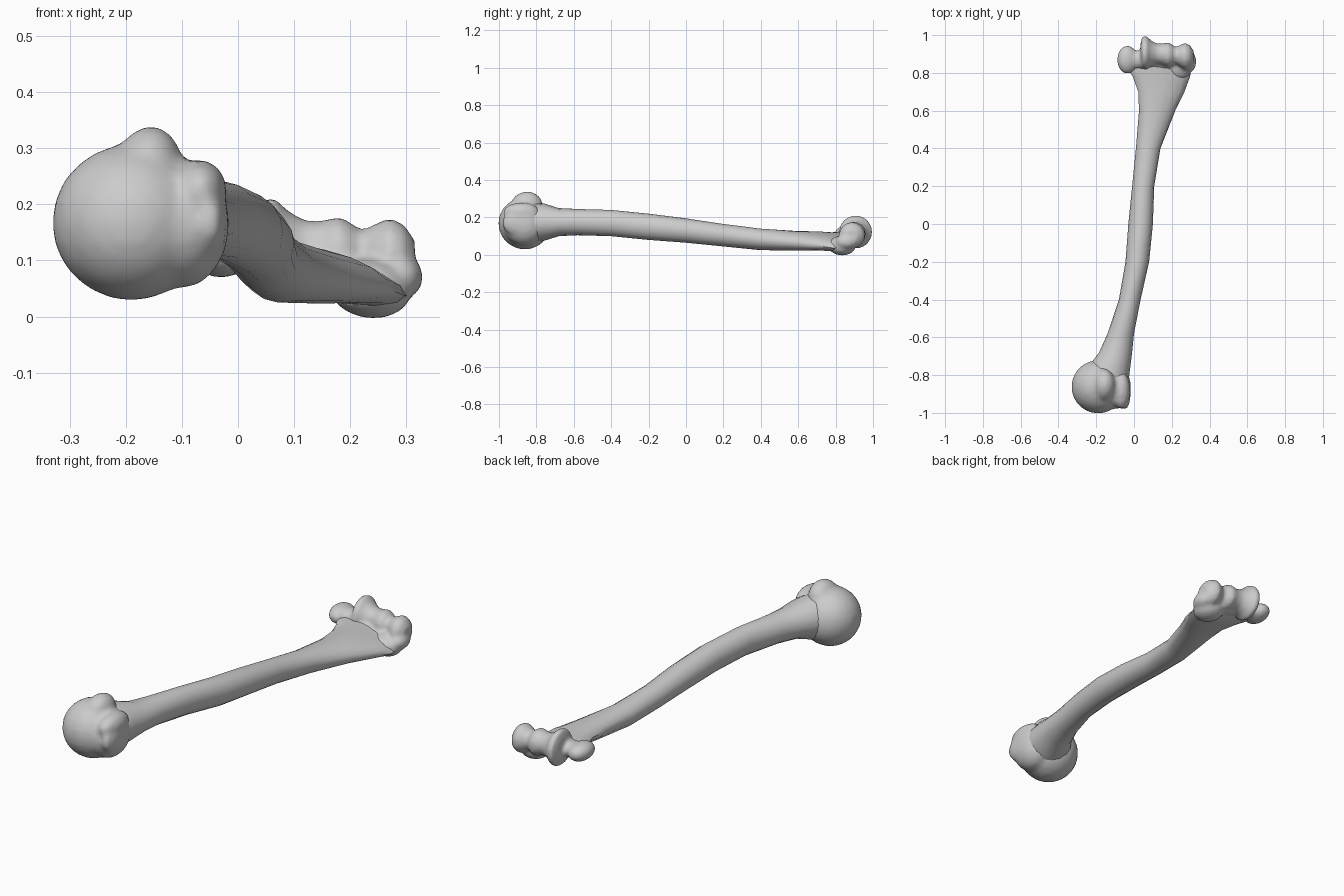
import bpy, bmesh, math
from mathutils import Matrix, Vector

cube = bpy.data.objects.get("Cube")
if cube:
    bpy.data.objects.remove(cube, do_unlink=True)

bone_grey = bpy.data.materials.new("bone_grey")
bone_grey.use_nodes = True
bone_grey.diffuse_color = (0.6, 0.6, 0.6, 1)
bone_grey.node_tree.nodes["Principled BSDF"].inputs["Base Color"].default_value = (0.6, 0.6, 0.6, 1)


def finish(name, bm, voxel=None):
    """Turn a bmesh into a smooth object, optionally fusing its lumps."""
    bmesh.ops.recalc_face_normals(bm, faces=bm.faces)
    mesh = bpy.data.meshes.new(name)
    bm.to_mesh(mesh)
    bm.free()
    mesh.materials.append(bone_grey)
    ob = bpy.data.objects.new(name, mesh)
    bpy.context.collection.objects.link(ob)
    bpy.ops.object.select_all(action="DESELECT")
    ob.select_set(True)
    bpy.context.view_layer.objects.active = ob
    if voxel:
        fuse = ob.modifiers.new("fuse", "REMESH")
        fuse.mode = "VOXEL"
        fuse.voxel_size = voxel
        fuse.use_smooth_shade = True
        soften = ob.modifiers.new("soften", "SMOOTH")
        soften.factor = 0.5
        soften.iterations = 6
    else:
        bpy.ops.object.shade_smooth_by_angle(angle=math.radians(50))
    return ob


def loft(bm, rings, sides):
    """Skin a closed tube through loops of points."""
    loops = [[bm.verts.new(p) for p in ring] for ring in rings]
    for a, b in zip(loops, loops[1:]):
        for i in range(sides):
            j = (i + 1) % sides
            bm.faces.new((a[i], a[j], b[j], b[i]))
    bm.faces.new(loops[0])
    bm.faces.new(loops[-1])


def lump(bm, centre, radii, turn=0, axis="Y"):
    """Add an ellipsoid turned about one axis."""
    m = (Matrix.Translation(centre) @ Matrix.Rotation(math.radians(turn), 4, axis)
         @ Matrix.Diagonal((*radii, 1)))
    bmesh.ops.create_icosphere(bm, subdivisions=3, radius=1, matrix=m)


# Shaft: y, left x, right x, bottom z, top z, tilt in degrees
SECTIONS = [
    (-.84, -.28, -.03, .06, .28, 0),
    (-.76, -.245, -.02, .075, .275, 0),
    (-.68, -.185, -.01, .10, .25, 0),
    (-.58, -.14, .0, .105, .245, 0),
    (-.40, -.08, .035, .10, .24, 0),
    (-.20, -.045, .08, .08, .22, 0),
    (.0, -.03, .10, .065, .195, 0),
    (.20, -.01, .107, .045, .165, 0),
    (.40, .01, .14, .025, .14, -4),
    (.60, .025, .22, .025, .125, -10),
    (.70, .02, .27, .03, .12, -12),
    (.78, -.01, .30, .03, .11, -12),
    (.84, -.05, .31, .04, .11, -12),
    (.88, -.04, .30, .06, .11, -10),
]
SIDES = 16
rings = []
for y, x0, x1, z0, z1, tilt in SECTIONS:
    spin = Matrix.Rotation(math.radians(-tilt), 3, "Y")
    centre = Vector(((x0 + x1) / 2, y, (z0 + z1) / 2))
    rings.append([
        centre + spin @ Vector(((x1 - x0) / 2 * math.cos(t), 0, (z1 - z0) / 2 * math.sin(t)))
        for t in (2 * math.pi * i / SIDES for i in range(SIDES))])
bm = bmesh.new()
loft(bm, rings, SIDES)
finish("shaft", bm)

# Shoulder end: ball with two bumps beside it
bm = bmesh.new()
lump(bm, (-.19, -.862, .168), (.142, .142, .14))
lump(bm, (-.10, -.865, .165), (.085, .115, .115))
lump(bm, (-.16, -.85, .265), (.06, .085, .075), 10)
lump(bm, (-.068, -.88, .225), (.048, .10, .055))
lump(bm, (-.05, -.89, .17), (.033, .095, .07))
finish("shoulder_end", bm, .012)

# Elbow end: grooved spool lying across the shaft
SPOOL = [(.035, .05), (.045, .085), (.065, .09), (.09, .068), (.12, .054), (.15, .056),
         (.18, .066), (.20, .058), (.22, .042), (.24, .056), (.27, .071),
         (.295, .062), (.315, .035)]
bm = bmesh.new()
loft(bm, [[(x, .907 - .09 * (x - .06) + r * math.cos(t), .122 - .08 * (x - .06) + r * math.sin(t))
           for t in (2 * math.pi * i / 24 for i in range(24))] for x, r in SPOOL], 24)
# Inner and outer knobs, and the thick web behind the spool
lump(bm, (-.035, .87, .115), (.055, .075, .045), 15)
lump(bm, (.03, .87, .11), (.07, .05, .04), 10)
lump(bm, (.235, .835, .05), (.075, .075, .053), 8)
lump(bm, (.29, .86, .07), (.04, .06, .04))
lump(bm, (.15, .86, .08), (.13, .05, .035), 10)
finish("elbow_end", bm, .009)
